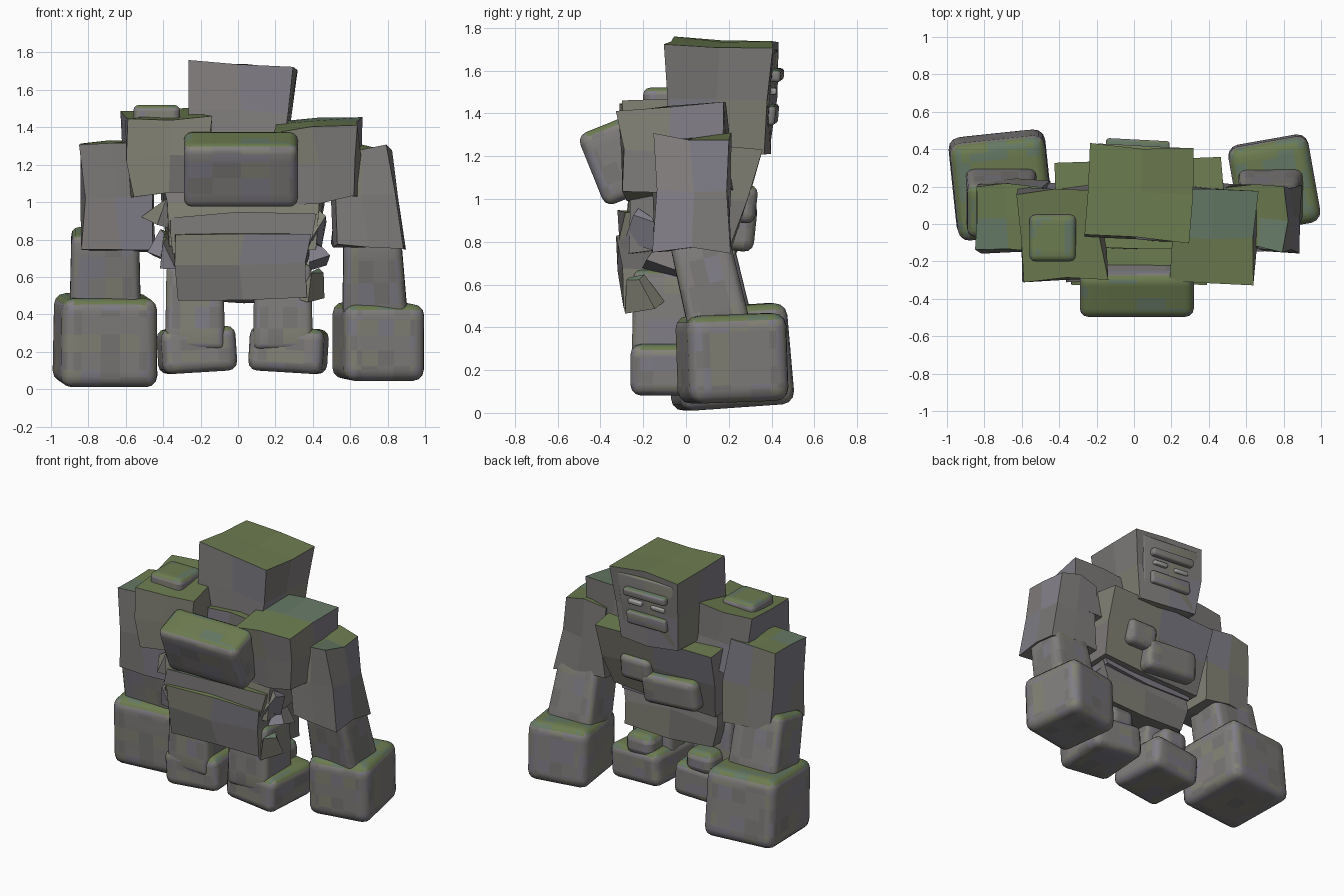
import bpy, bmesh, random
from math import radians
from mathutils import Vector, Matrix, Euler

if "Cube" in bpy.data.objects:
    bpy.data.objects.remove(bpy.data.objects["Cube"])

random.seed(7)


def material(name, rgb):
    m = bpy.data.materials.new(name)
    m.diffuse_color = (*rgb, 1)
    m.use_nodes = True
    m.node_tree.nodes["Principled BSDF"].inputs["Base Color"].default_value = m.diffuse_color
    return m


STONE = [material("stone", (.22, .21, .205)), material("stone_violet", (.215, .205, .24)),
         material("stone_olive", (.23, .225, .18)), material("stone_dark", (.19, .185, .18))]
MOSS = [material("moss", (.15, .20, .08)), material("moss_blue", (.13, .19, .13))]
EYE = [material("eye", (.35, .35, .34))]


def block(name, loc, size, rot=(0, 0, 0), taper=(1, 1), lean=(0, 0), cuts=3,
          bevel=0.04, jitter=0.0, mats=None):
    """Stone block: tapered grid cube, rough or rounded, with mossy top faces."""
    bm = bmesh.new()
    bmesh.ops.create_cube(bm, size=1)
    if cuts:
        bmesh.ops.subdivide_edges(bm, edges=bm.edges[:], cuts=cuts, use_grid_fill=True)
    for v in bm.verts:
        t = v.co.z + .5
        sx, sy = 1 + (taper[0] - 1) * t, 1 + (taper[1] - 1) * t
        v.co = Vector((v.co.x * size[0] * sx + lean[0] * (t - .5),
                       v.co.y * size[1] * sy + lean[1] * (t - .5), v.co.z * size[2]))
        v.co += Vector([random.uniform(-jitter, jitter) for _ in range(3)])
    if bevel:
        sharp = [e for e in bm.edges if e.calc_face_angle(0) > .8]
        bmesh.ops.bevel(bm, geom=sharp, offset=bevel, segments=3, profile=.5,
                        affect='EDGES', clamp_overlap=True)
    turn = Euler([radians(a) for a in rot]).to_matrix().to_4x4()
    bm.transform(Matrix.Translation(loc) @ turn)
    bm.normal_update()
    all_mats = mats or STONE + MOSS
    for f in bm.faces:
        if not mats:
            f.material_index = (random.choice((4, 4, 5)) if f.normal.z > .65
                                else random.choice((0, 0, 1, 2, 3)))
    me = bpy.data.meshes.new(name)
    bm.to_mesh(me)
    bm.free()
    for m in all_mats:
        me.materials.append(m)
    ob = bpy.data.objects.new(name, me)
    bpy.context.collection.objects.link(ob)
    if bevel:
        bpy.context.view_layer.objects.active = ob
        ob.select_set(True)
        bpy.ops.object.shade_smooth_by_angle(angle=radians(35))
        ob.select_set(False)
    return ob


def rough(name, loc, size, jitter=.02, **kw):
    return block(name, loc, size, cuts=1, bevel=0, jitter=jitter, **kw)


# Torso
rough("chest", (.03, .01, 1.00), (.78, .49, .48), taper=(1.16, 1.18), lean=(0, .09))
rough("waist", (.02, -.06, .83), (.72, .46, .20), taper=(1.1, 1.05))
rough("pelvis", (.02, -.08, .66), (.68, .42, .37), taper=(1.1, 1.15), lean=(0, -.02))
rough("neck", (.02, .08, 1.26), (.46, .40, .18))
block("back_hump", (.015, -.327, 1.175), (.61, .25, .36), rot=(22, 0, 0), bevel=.045)
block("belly_stone", (-.08, .235, .88), (.43, .18, .22), rot=(-6, 4, 0), bevel=.08)
block("rib_stone", (.18, .25, .98), (.24, .16, .18), rot=(-6, 0, 0), bevel=.07)

# Shoulders with a loose stone
rough("shoulder_left", (-.38, -.05, 1.26), (.44, .48, .42), rot=(4, -3, 3))
rough("shoulder_right", (.43, -.05, 1.22), (.41, .48, .40), rot=(4, -4, -3), taper=(1.1, 1))
block("shoulder_stone", (-.435, -.075, 1.455), (.25, .25, .13), bevel=.04)

# Arms
rough("upper_arm_left", (-.65, .04, 1.03), (.38, .37, .58), taper=(.95, .95), lean=(-.03, 0))
rough("upper_arm_right", (.68, .03, 1.03), (.38, .34, .53), taper=(.82, .97), lean=(-.05, 0))
block("forearm_left", (-.71, .11, .63), (.38, .31, .44), rot=(12, 0, 0), taper=(.95, .92))
block("forearm_right", (.725, .11, .60), (.35, .29, .48), rot=(13, -2, 0), taper=(.87, .95))
block("fist_left", (-.71, .205, .262), (.52, .54, .475), rot=(4, 0, 6), bevel=.06, cuts=4,
      taper=(.98, .97))
block("fist_right", (.75, .215, .255), (.435, .47, .41), rot=(2, 0, 10), bevel=.06, cuts=4)

# Legs
for side, s in (("left", -1), ("right", 1)):
    cx = .005 + s * .235
    block("leg_" + side, (cx, -.10, .44), (.32, .31, .46), taper=(.95, .93), bevel=.035)
    block("foot_" + side, (.025 + s * .245, -.03, .21), (.40, .44, .24),
          rot=(0, s * 3.5, -s * 4), bevel=.05)
    block("kneecap_" + side, (cx + .01, .10, .36), (.21, .18, .16), bevel=.06, cuts=2)

# Head and face
rough("head", (.015, .16, 1.48), (.47, .48, .51), rot=(-2, 3, -3), taper=(1.18, 1.03),
      jitter=.014)
FACE = (-5, 2, -3)
block("face_plate", (.02, .365, 1.46), (.42, .07, .47), rot=FACE, taper=(1.1, 1), cuts=1, bevel=.012)
block("brow", (.02, .415, 1.58), (.34, .07, .055), rot=FACE, cuts=1, bevel=.015)
block("mouth", (.02, .395, 1.395), (.32, .06, .09), rot=FACE, cuts=1, bevel=.015)
for side, s in (("left", -1), ("right", 1)):
    block("eye_" + side, (.02 + s * .09, .405, 1.505), (.11, .04, .03),
          rot=FACE, cuts=0, bevel=.008, mats=EYE)

# Broken shards around the joints
for i, (x, y, z) in enumerate([(-.40, -.1, .77), (.41, -.1, .74), (-.38, -.22, .74),
                               (.42, -.20, .86), (-.40, -.21, .95), (.40, -.22, .56)]):
    block(f"shard_{i}", (x, y, z), (.10, .16, .14), taper=(.3, .5), cuts=0, bevel=0,
          rot=[random.uniform(-30, 30) for _ in range(3)], jitter=.015)
